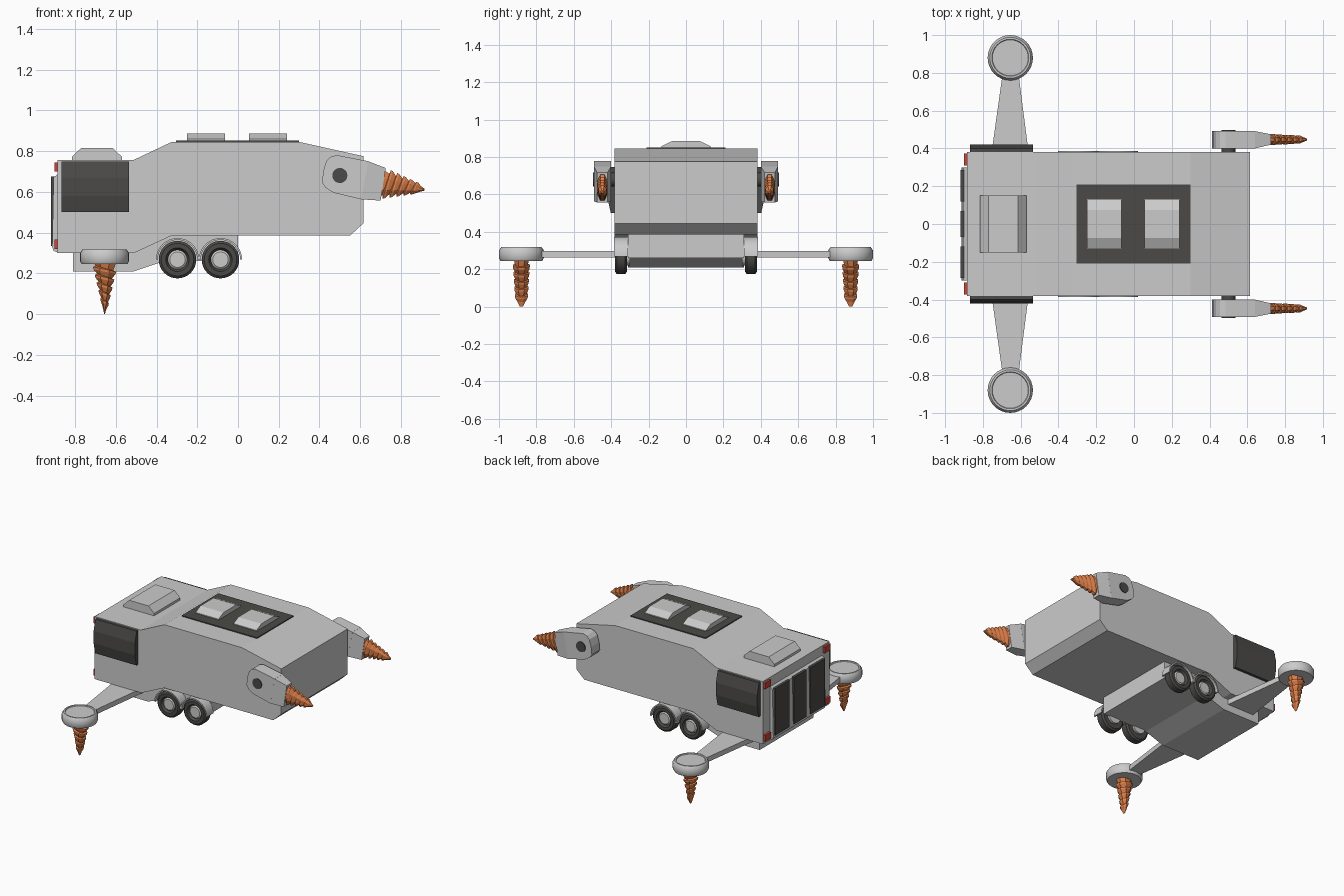
import bpy, bmesh
from math import sin, cos, pi
from mathutils import Vector as V

if "Cube" in bpy.data.objects:
    bpy.data.objects.remove(bpy.data.objects["Cube"])


def material(name, col):
    m = bpy.data.materials.new(name)
    m.diffuse_color = (*col, 1)
    m.use_nodes = True
    m.node_tree.nodes["Principled BSDF"].inputs["Base Color"].default_value = m.diffuse_color
    return m


DARK = material("dark_trim", (0.07, 0.068, 0.063))
ORANGE = material("drill_orange", (0.75, 0.22, 0.07))
RED = material("lamp_red", (0.6, 0.06, 0.04))


def build(name, parts, mat=None, mirror=False, smooth=False, closed=False):
    """Each part is a list of equal-length rings, skinned and capped (or looped)."""
    bm = bmesh.new()
    for rings in parts:
        vs = [[bm.verts.new(p) for p in r] for r in rings]
        n = len(vs[0])
        pairs = list(zip(vs, vs[1:])) + ([(vs[-1], vs[0])] if closed else [])
        for a, b in pairs:
            for i in range(n):
                j = (i + 1) % n
                bm.faces.new((a[i], a[j], b[j], b[i]))
        if not closed:
            bm.faces.new(vs[0])
            bm.faces.new(vs[-1])
    bmesh.ops.recalc_face_normals(bm, faces=bm.faces)
    me = bpy.data.meshes.new(name)
    bm.to_mesh(me)
    bm.free()
    ob = bpy.data.objects.new(name, me)
    bpy.context.collection.objects.link(ob)
    if mat:
        me.materials.append(mat)
    if smooth:
        bpy.ops.object.select_all(action='DESELECT')
        ob.select_set(True)
        bpy.context.view_layer.objects.active = ob
        bpy.ops.object.shade_smooth_by_angle(angle=0.6)
    if mirror:
        ob.modifiers.new("mirror_y", 'MIRROR').use_axis = (False, True, False)
    return ob


def prism_y(pts, y0, y1):
    return [[(x, y, z) for x, z in pts] for y in (y0, y1)]


def prism_x(pts, x0, x1):
    return [[(x, y, z) for y, z in pts] for x in (x0, x1)]


def box(x0, x1, y0, y1, z0, z1):
    return prism_y([(x0, z0), (x1, z0), (x1, z1), (x0, z1)], y0, y1)


def lathe(profile, centre, axis, n=32):
    """Rings of (radius, distance) about a 'y' or 'z' axis."""
    out = []
    for r, d in profile:
        ring = []
        for i in range(n):
            c, s = r * cos(2 * pi * i / n), r * sin(2 * pi * i / n)
            ring.append(V(centre) + (V((c, d, s)) if axis == 'y' else V((c, s, d))))
        out.append(ring)
    return out


def drill(base, tip, wide, thin, w, t, tip_w, steps=5):
    """Flattened cone with tilted sawtooth steps."""
    base, axis = V(base), V(tip) - V(base)
    wide, thin = V(wide), V(thin)
    rings = []

    def ring(f, k, tilt):
        a, b = k * (w + (tip_w - w) * f), k * t * (1 - 0.35 * f)
        rings.append([base + axis * (f + tilt * cos(q)) + wide * a * cos(q) + thin * b * sin(q)
                      for q in [pi / 8 + i * pi / 4 for i in range(8)]])
    ring(0, 1, 0)
    for i in range(steps):
        f = 0.1 + 0.78 * i / steps
        ring(f, 0.85, 0.05)
        ring(f + 0.02, 1.15, 0.05)
        ring(f + 0.07, 1.15, 0.05)
    ring(0.88, 0.8, 0.02)
    ring(1, 0.3, 0)
    return rings


# hull and narrower chassis
build("hull", [prism_y([(-.885, .30), (-.885, .755), (-.515, .755), (-.325, .845), (.30, .845),
                        (.615, .775), (.615, .445), (.55, .385), (-.325, .385), (-.51, .30)], -.382, .382)])
build("chassis", [prism_y([(-.81, .31), (-.81, .21), (-.51, .21), (-.36, .26), (0, .26), (0, .39),
                           (-.32, .39), (-.5, .31)], -.31, .31)])

# roof panel, skylights and rear hump
build("roof_panel", [box(-.305, .30, -.21, .21, .84, .852)], DARK)
sky = [(-.13, .845), (-.13, .858), (-.075, .885), (.075, .885), (.13, .858), (.13, .845)]
build("skylights", [prism_x(sky, -.25, -.065), prism_x(sky, .055, .24)])
build("roof_hump", [prism_y([(-.815, .75), (-.815, .772), (-.77, .815), (-.615, .815),
                             (-.57, .772), (-.57, .75)], -.15, .15)])

# bulged side windows
build("side_window", [prism_x([(.375, .50), (.402, .50), (.42, .58), (.42, .67), (.40, .748), (.375, .748)],
                              -.867, -.535)], DARK, mirror=True)

# rear door frame, dark panels and lamps
build("rear_frame", [prism_y([(-.88, .30), (-.905, .31), (-.912, .33), (-.905, .67), (-.88, .69)], -.30, .30)])
build("rear_panels", [box(-.918, -.90, y0, y1, .335, .675)
                      for y0, y1 in ((-.285, -.12), (-.07, .07), (.12, .285))], DARK)
build("rear_lamps", [box(-.90, -.865, .31, .374, z, z + .045) for z in (.32, .70)], RED, mirror=True)

# twin wheels with mudguards
WX, WZ = (-.297, -.086), .267
build("tyres", [lathe([(.045, .315), (.08, .315), (.092, .325), (.092, .37), (.08, .38), (.058, .38), (.047, .365)],
                      (x, 0, WZ), 'y') for x in WX], DARK, True, True, closed=True)
build("hubs", [lathe([(.047, .30), (.047, .365), (.038, .372)], (x, 0, WZ), 'y') for x in WX],
      mirror=True, smooth=True)
guards = []
for x in WX:
    rings = []
    for i in range(17):
        a = pi * i / 16
        rings.append([(x + r * cos(a), y, WZ + r * sin(a))
                      for r, y in ((.097, .31), (.106, .31), (.106, .386), (.097, .386))])
    guards.append(rings)
build("mudguards", guards, mirror=True, smooth=True)

# stabiliser arms, feet and ground drills
build("stabiliser_arm", [[[(x0, y, .262), (x1, y, .262), (x1, y, .298), (x0, y, .298)]
                          for y, x0, x1 in ((.30, -.765, -.548), (.80, -.695, -.612))]], mirror=True)
FOOT = (-.655, .88, 0)
build("stabiliser_foot", [lathe([(.095, .245), (.112, .245), (.12, .26), (.12, .30), (.108, .318),
                                 (.098, .318), (.095, .312)], FOOT, 'z')], mirror=True, smooth=True)
build("ground_drill", [drill((-.655, .88, .25), (-.655, .88, 0), (1, 0, 0), (0, 1, 0), .06, .044, .006)],
      ORANGE, mirror=True)

# front drill arms with pivots
build("drill_arm", [
    prism_y([(.413, .645), (.418, .70), (.433, .75), (.455, .772), (.485, .78), (.64, .75),
             (.605, .563), (.47, .595), (.43, .62)], .40, .492),
    [[(xt, y0, zt), (xt, y1, zt), (xb, y1, zb), (xb, y0, zb)]
     for xt, zt, xb, zb, y0, y1 in ((.638, .75, .604, .563, .40, .492), (.725, .717, .70, .557, .42, .475))]],
    mirror=True)
build("drill_pivot", [lathe([(.037, .37), (.037, .497)], (.50, 0, .68), 'y', 24)], DARK, True, True)
build("front_drill", [drill((.705, .447, .64), (.915, .447, .61), (.144, 0, .99), (0, 1, 0), .074, .028, .016)],
      ORANGE, mirror=True)
